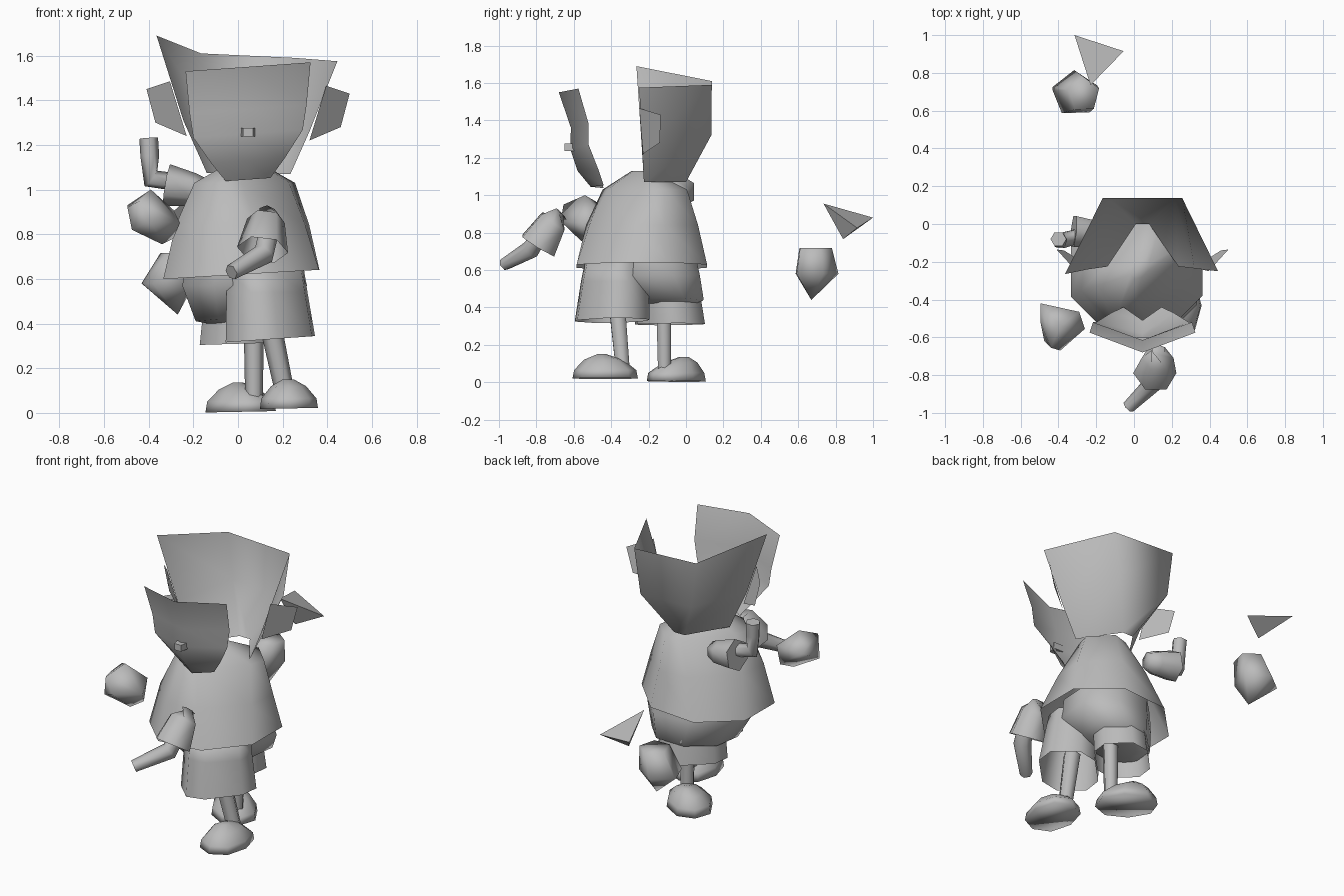
import bpy, bmesh, math
from mathutils import Vector

if "Cube" in bpy.data.objects:
    bpy.data.objects.remove(bpy.data.objects["Cube"])

grey = bpy.data.materials.new("plain_grey")
grey.diffuse_color = (0.5, 0.5, 0.5, 1)
grey.use_nodes = True
grey.node_tree.nodes["Principled BSDF"].inputs["Base Color"].default_value = grey.diffuse_color


def finish(name, bm, angle=80):
    bmesh.ops.recalc_face_normals(bm, faces=bm.faces)
    me = bpy.data.meshes.new(name)
    bm.to_mesh(me)
    bm.free()
    ob = bpy.data.objects.new(name, me)
    bpy.context.collection.objects.link(ob)
    me.materials.append(grey)
    bpy.ops.object.select_all(action='DESELECT')
    ob.select_set(True)
    bpy.context.view_layer.objects.active = ob
    bpy.ops.object.shade_smooth_by_angle(angle=math.radians(angle))
    return ob


def loft(name, rows, closed=True, start=False, end=False, angle=80):
    """Skin a list of point rows, optionally capping the first and last."""
    bm = bmesh.new()
    vs = [[bm.verts.new(p) for p in r] for r in rows]
    n = len(rows[0])
    for a, b in zip(vs, vs[1:]):
        for i in range(n if closed else n - 1):
            j = (i + 1) % n
            bm.faces.new((a[i], a[j], b[j], b[i]))
    if start:
        bm.faces.new(vs[0])
    if end:
        bm.faces.new(vs[-1])
    return finish(name, bm, angle)


def ring(x, y, z, rx, ry, n=8, turn=0.0, tilt=0.0, rot=0.0, power=1.0):
    """Flat oval ring; tilt raises it along x, rot spins it, low power makes it boxy."""
    pts = []
    for i in range(n):
        a = turn + 2 * math.pi * i / n
        c, s = math.cos(a), math.sin(a)
        u = rx * math.copysign(abs(c) ** power, c)
        v = ry * math.copysign(abs(s) ** power, s)
        dx = u * math.cos(rot) - v * math.sin(rot)
        dy = u * math.sin(rot) + v * math.cos(rot)
        pts.append((x + dx, y + dy, z + tilt * dx))
    return pts


def body(x, y, z, a, b, power=1.0, tilt=0.0):
    """Body section: the figure below the neck is turned 45 degrees."""
    return ring(x, y, z, a, b, 8, math.pi / 8, tilt, math.pi / 4, power)


def tube(name, path, radii, n=6, start=True, end=True):
    """Tube through a short path with one radius per point."""
    p = [Vector(q) for q in path]
    rows = []
    for i, c in enumerate(p):
        d = (p[min(i + 1, len(p) - 1)] - p[max(i - 1, 0)]).normalized()
        ref = Vector((0, 1, 0)) if abs(d.y) < 0.7 else Vector((1, 0, 0))
        u = d.cross(ref).normalized()
        v = d.cross(u)
        rows.append([c + radii[i] * (u * math.cos(t) + v * math.sin(t))
                     for t in (2 * math.pi * k / n for k in range(n))])
    return loft(name, rows, True, start, end)


def solid(name, pts, angle=180):
    bm = bmesh.new()
    for p in pts:
        bm.verts.new(p)
    bmesh.ops.convex_hull(bm, input=bm.verts[:])
    return finish(name, bm, angle)


CX = 0.045  # middle of the head

# curved face plate: height, half width, y at the side, y at the middle
face = [(1.55, .28, -.575, -.68), (1.36, .262, -.52, -.615), (1.25, .245, -.52, -.62),
        (1.13, .165, -.47, -.58), (1.045, .10, -.44, -.51)]
loft("face", [[(CX - w, ye, z - .02 * w / .28), (CX, ym, z), (CX + w, ye, z + .02 * w / .28)]
              for z, w, ye, ym in face], closed=False)

# nose
solid("nose", [(CX + sx * w, y, z) for y, w in ((-.65, .022), (-.6, .032))
               for sx in (-1, 1) for z in (1.237, 1.276)], 30)

# hair shell wrapped round the back of the head, open at the front
loft("hair", [
    [(-.365, -.265, 1.69), (-.165, .138, 1.61), (.255, .138, 1.59), (.445, -.25, 1.575)],
    [(-.245, -.24, 1.31), (-.13, .135, 1.33), (.215, .135, 1.32), (.32, -.235, 1.26)],
    [(-.14, -.225, 1.075), (.01, .0, 1.07), (.08, .0, 1.07), (.235, -.225, 1.07)]],
    closed=False)

# ears
for side, s in (("left", -1), ("right", 1)):
    bm = bmesh.new()
    bm.faces.new([bm.verts.new((CX + s * x, y, z - s * .01 + .01)) for x, y, z in
                  ((.35, -.25, 1.465), (.455, -.135, 1.43), (.415, -.14, 1.28), (.275, -.23, 1.22))])
    finish(side + "_ear", bm)

# smock: narrow boxy shoulders flaring to a round open hem
loft("smock", [body(.03, -.24, 1.13, .06, .04),
               body(.03, -.22, 1.03, .245, .135, .5),
               body(.02, -.235, .84, .315, .26, .75),
               body(.015, -.237, .62, .38, .375, 1, .06)], start=True)

# hips: rounded bowl below the hem, fuller at the back
loft("hips", [body(.025, -.205, .70, .28, .25),
              body(.03, -.205, .57, .32, .26),
              body(.025, -.12, .43, .25, .19, 1, .09),
              body(.0, -.1, .39, .10, .08)], end=True)

# trouser legs, open at the bottom
loft("front_trouser", [body(.125, -.37, .64, .18, .14, .7),
                       body(.13, -.38, .54, .19, .15, .7),
                       body(.145, -.395, .33, .21, .165, .7, .07)], start=True)
loft("back_trouser", [body(.02, -.11, .62, .16, .14, .7),
                      body(.02, -.1, .5, .175, .15, .7),
                      body(.015, -.085, .31, .195, .155, .7, .03)], start=True)

# shins
tube("front_shin", [(.14, -.37, .42), (.21, -.34, .09)], [.05, .043])
tube("back_shin", [(.07, -.12, .42), (.072, -.115, .06)], [.045, .04])

# shoes: flat soled domes with the peak towards the ankle
for name, x, y, z, rx, ry, px, py, rot in (
        ("front_shoe", .228, -.432, .02, .13, .175, .225, -.45, 0),
        ("back_shoe", .012, -.052, .005, .13, .175, .0, -.01, math.pi / 4)):
    loft(name, [ring(x, y, z, rx, ry, 8, 0, .02, rot, .9),
                ring(x, y, z + .045, rx * .95, ry * .95, 8, 0, 0, rot, .9),
                ring((x + px) / 2, (y + py) / 2, z + .1, rx * .6, ry * .6, 8, 0, 0, rot),
                ring(px, py, z + .13, .025, .025, 8, 0, 0, rot)], start=True, end=True, angle=100)

# forward arm
tube("front_sleeve", [(.13, -.665, .90), (.125, -.71, .86), (.11, -.79, .73)],
     [.04, .085, .115], end=False)
tube("front_forearm", [(.14, -.76, .82), (.115, -.83, .71), (-.03, -.97, .63)], [.045, .05, .035])

# raised arm
tube("back_sleeve", [(-.14, -.06, 1.0), (-.20, -.05, 1.0), (-.32, -.04, 1.02)], [.05, .075, .095])
tube("back_forearm", [(-.25, -.05, 1.03), (-.39, -.09, 1.05), (-.395, -.085, 1.15),
                      (-.40, -.08, 1.23)], [.04, .045, .042, .042])

# loose faceted balls
solid("rear_ball", ring(-.265, .685, .717, .085, .095, 5, .35)
      + ring(-.312, .69, .58, .125, .125, 5, .35) + [(-.43, .705, .58), (-.27, .67, .44)])
solid("side_ball", [(-.39, -.54, 1.0), (-.495, -.42, .93), (-.495, -.52, .92), (-.29, -.465, .91),
                    (-.26, -.555, .85), (-.39, -.67, .86), (-.475, -.62, .82), (-.34, -.56, .755),
                    (-.29, -.5, .78), (-.44, -.655, .95)])

# loose pointed shard
solid("shard", [(-.315, 1.0, .88), (-.055, .915, .825), (-.23, .735, .955), (-.2, .84, .765)], 30)
